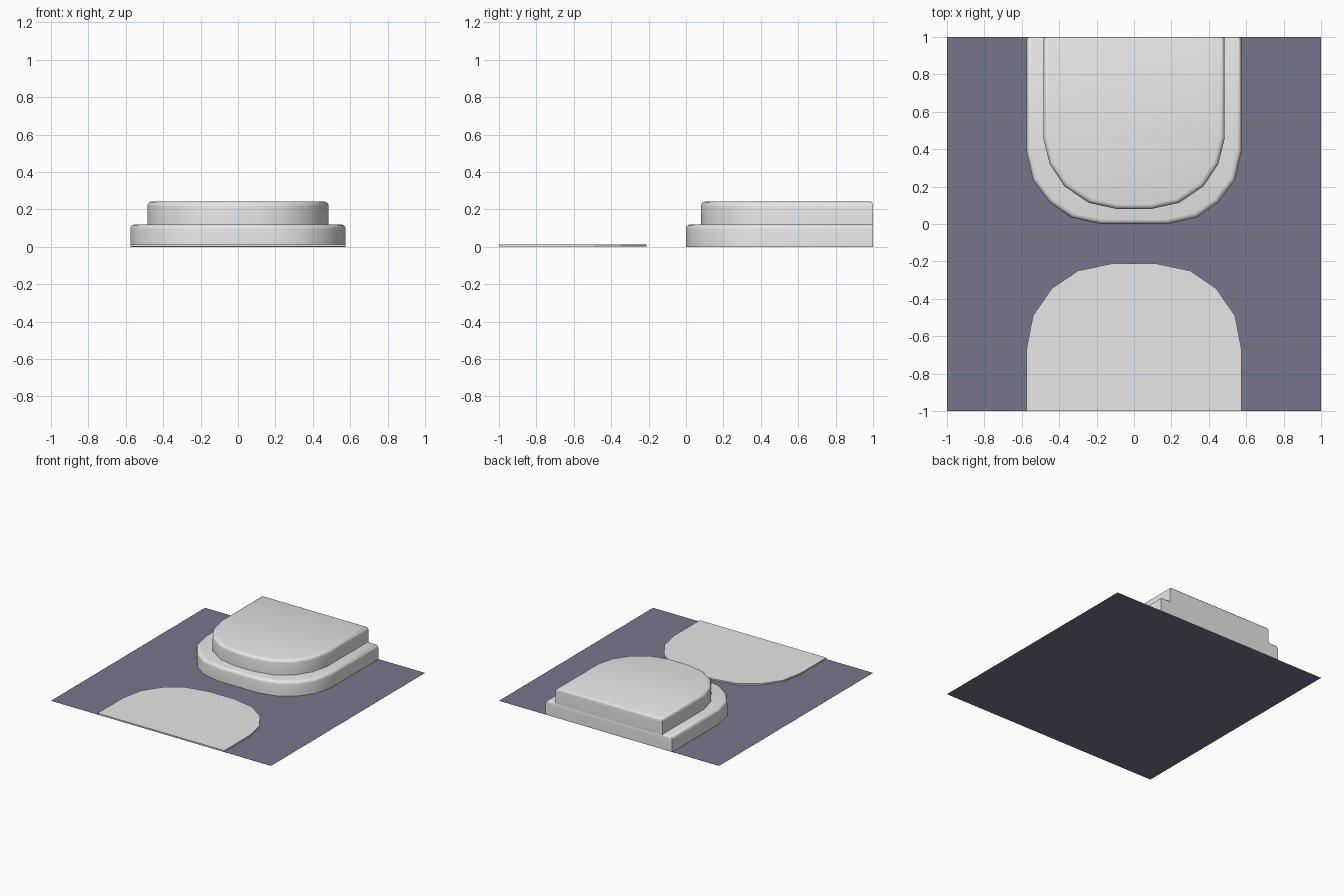
import bpy, bmesh, math

if "Cube" in bpy.data.objects:
    bpy.data.objects.remove(bpy.data.objects["Cube"])

def material(name, rgb):
    m = bpy.data.materials.new(name)
    m.diffuse_color = (*rgb, 1)
    m.use_nodes = True
    m.node_tree.nodes["Principled BSDF"].inputs["Base Color"].default_value = m.diffuse_color
    return m

GREY = material("light_grey", (0.8, 0.8, 0.8))
SLATE = material("slate_floor", (0.18, 0.18, 0.26))

def mirrored(half):
    """Left half of an arch outline -> full closed loop."""
    return half + [(-x, y) for x, y in reversed(half)]

def lofted(name, outline, levels, mat, back=1.0, angle=None):
    """Stack insets of an outline: levels are (z, inset)."""
    bm = bmesh.new()
    xm = max(x for x, y in outline)
    y0 = min(y for x, y in outline)
    y1 = max(y for x, y in outline)
    rings = []
    for z, d in levels:
        lo, hi = y0 + d, y1 - d * back
        rings.append([bm.verts.new((x * (xm - d) / xm,
                                    lo + (y - y0) * (hi - lo) / (y1 - y0), z))
                      for x, y in outline])
    n = len(outline)
    for a, b in zip(rings, rings[1:]):
        for i in range(n):
            j = (i + 1) % n
            bm.faces.new((a[i], a[j], b[j], b[i]))
    bm.faces.new(rings[-1])
    bmesh.ops.recalc_face_normals(bm, faces=bm.faces)
    top = max(bm.faces, key=lambda f: f.calc_center_median().z)
    if top.normal.z < 0:
        bmesh.ops.reverse_faces(bm, faces=bm.faces)
    me = bpy.data.meshes.new(name)
    bm.to_mesh(me)
    bm.free()
    me.materials.append(mat)
    ob = bpy.data.objects.new(name, me)
    bpy.context.collection.objects.link(ob)
    if angle:
        bpy.context.view_layer.objects.active = ob
        ob.select_set(True)
        bpy.ops.object.shade_smooth_by_angle(angle=math.radians(angle))
        ob.select_set(False)
    return ob

def rounded(z0, z1, r, steps=4):
    """Straight wall ending in a rounded top edge."""
    arc = [math.pi / 2 * i / steps for i in range(steps + 1)]
    return [(z0, 0)] + [(z1 - r + r * math.sin(a), r * (1 - math.cos(a))) for a in arc]

# floor sheet
lofted("floor_sheet", [(-1, -1), (1, -1), (1, 1), (-1, 1)], [(0, 0)], SLATE)

# thin arched pad at the front
pad = mirrored([(-0.575, -1), (-0.575, -0.67), (-0.54, -0.49), (-0.44, -0.345),
                (-0.30, -0.25), (-0.12, -0.212)])
lofted("front_pad", pad, [(0.001, 0), (0.012, 0)], GREY)

# two rounded steps at the back
lower = mirrored([(-0.575, 1), (-0.575, 0.39), (-0.54, 0.235), (-0.45, 0.115),
                  (-0.335, 0.035), (-0.18, 0.0)])
lofted("lower_step", lower, rounded(0, 0.12, 0.025), GREY, 0.5, 40)

upper = mirrored([(-0.485, 1), (-0.485, 0.46), (-0.45, 0.32), (-0.37, 0.20),
                  (-0.24, 0.113), (-0.09, 0.08)])
lofted("upper_step", upper, rounded(0.11, 0.242, 0.025), GREY, 0.5, 40)
